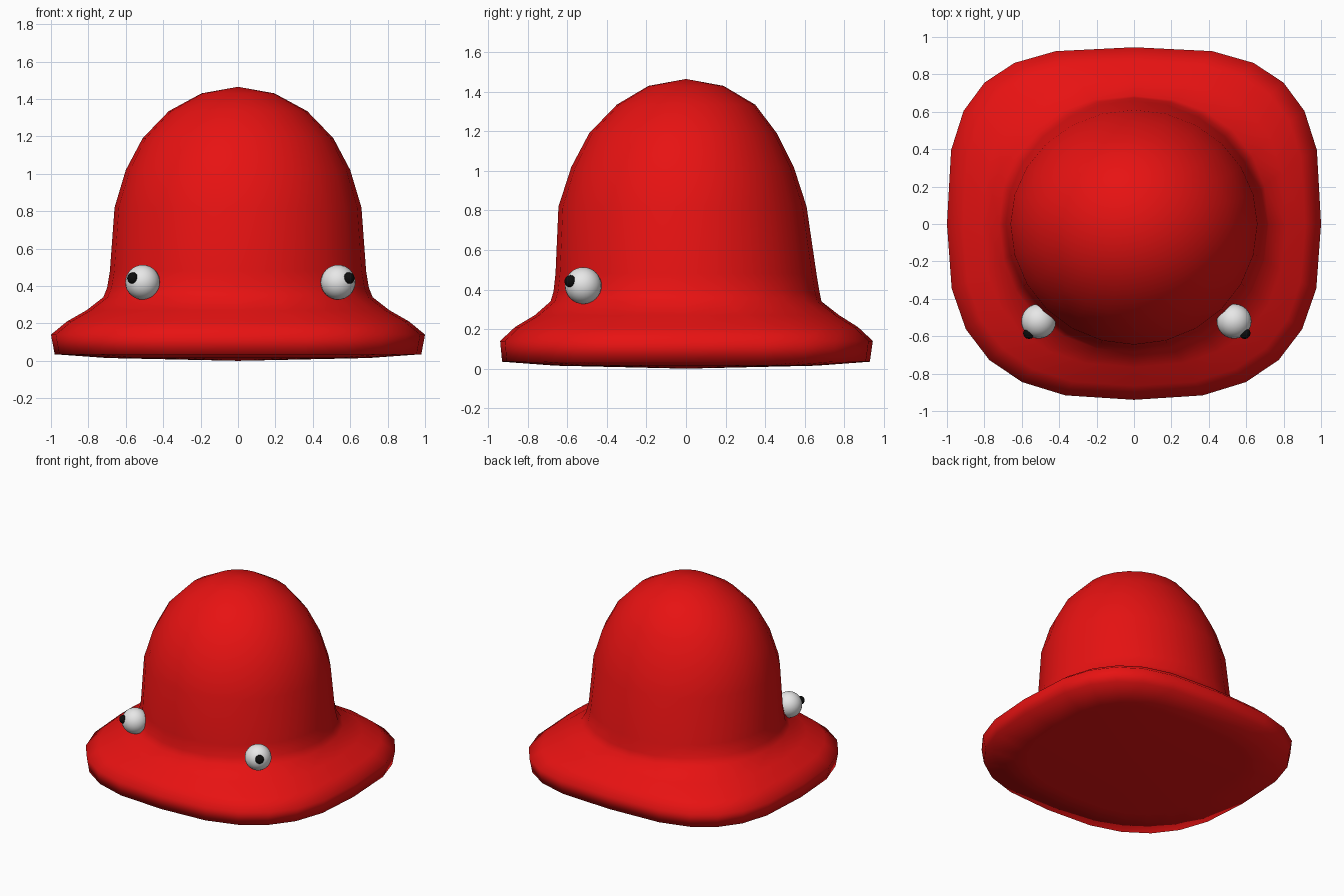
import bpy, bmesh, math
from mathutils import Vector

if "Cube" in bpy.data.objects:
    bpy.data.objects.remove(bpy.data.objects["Cube"])


def material(name, rgb):
    m = bpy.data.materials.new(name)
    m.diffuse_color = (*rgb, 1)
    m.use_nodes = True
    m.node_tree.nodes["Principled BSDF"].inputs["Base Color"].default_value = m.diffuse_color
    return m


RED = material("red", (0.8, 0.006, 0.006))
WHITE = material("eye white", (0.8, 0.8, 0.8))
BLACK = material("pupil black", (0.004, 0.004, 0.004))


def finish(bm, name, mat):
    bmesh.ops.recalc_face_normals(bm, faces=bm.faces)
    me = bpy.data.meshes.new(name)
    bm.to_mesh(me)
    bm.free()
    me.materials.append(mat)
    for p in me.polygons:
        p.use_smooth = True
    ob = bpy.data.objects.new(name, me)
    bpy.context.collection.objects.link(ob)
    return ob


# Body: rings of z, half width, front depth, back depth, squareness (0 round, 1 square)
SIDES = 24
RINGS = [
    (0.015, 0.70, 0.66, 0.66, 1.0),
    (0.035, 0.98, 0.93, 0.93, 1.0),
    (0.14, 1.00, 0.94, 0.945, 1.0),
    (0.21, 0.915, 0.865, 0.87, 0.9),
    (0.27, 0.81, 0.765, 0.775, 0.6),
    (0.34, 0.72, 0.685, 0.685, 0.2),
    (0.39, 0.70, 0.67, 0.675, 0.05),
    (0.48, 0.685, 0.66, 0.66, 0.0),
    (0.82, 0.66, 0.645, 0.61, 0.0),
    (1.02, 0.60, 0.58, 0.545, 0.0),
    (1.19, 0.51, 0.49, 0.46, 0.0),
    (1.335, 0.37, 0.35, 0.35, 0.0),
    (1.43, 0.195, 0.19, 0.19, 0.0),
]


def spow(v, e):
    return math.copysign(abs(v) ** e, v) if abs(v) > 1e-6 else 0.0


bm = bmesh.new()
loops = []
for z, rx, front, back, sq in RINGS:
    ring = []
    for i in range(SIDES):
        a = math.tau * i / SIDES
        c, s = math.cos(a), math.sin(a)
        e = 2 / (2 + sq * (1.1 if s > 0 else 0.7))
        ring.append(bm.verts.new((rx * spow(c, e), (back if s > 0 else front) * spow(s, e), z)))
    loops.append(ring)
for lo, hi in zip(loops, loops[1:]):
    for i in range(SIDES):
        j = (i + 1) % SIDES
        bm.faces.new((lo[i], lo[j], hi[j], hi[i]))
# Close the underside and the crown with fans
for ring, z in ((loops[0], 0.0), (loops[-1], 1.465)):
    tip = bm.verts.new((0, 0, z))
    for i in range(SIDES):
        bm.faces.new((ring[i], ring[(i + 1) % SIDES], tip))
finish(bm, "body", RED)


def ball(name, centre, radius, mat, u, v):
    bm = bmesh.new()
    bmesh.ops.create_uvsphere(bm, u_segments=u, v_segments=v, radius=radius)
    finish(bm, name, mat).location = centre


# Eyes with small protruding pupils
for side, x, px in (("left", -0.51, -0.052), ("right", 0.535, 0.057)):
    eye = Vector((x, -0.52, 0.42))
    ball(side + "_eye", eye, 0.093, WHITE, 24, 16)
    ball(side + "_pupil", eye + Vector((px, -0.064, 0.022)), 0.031, BLACK, 12, 8)
